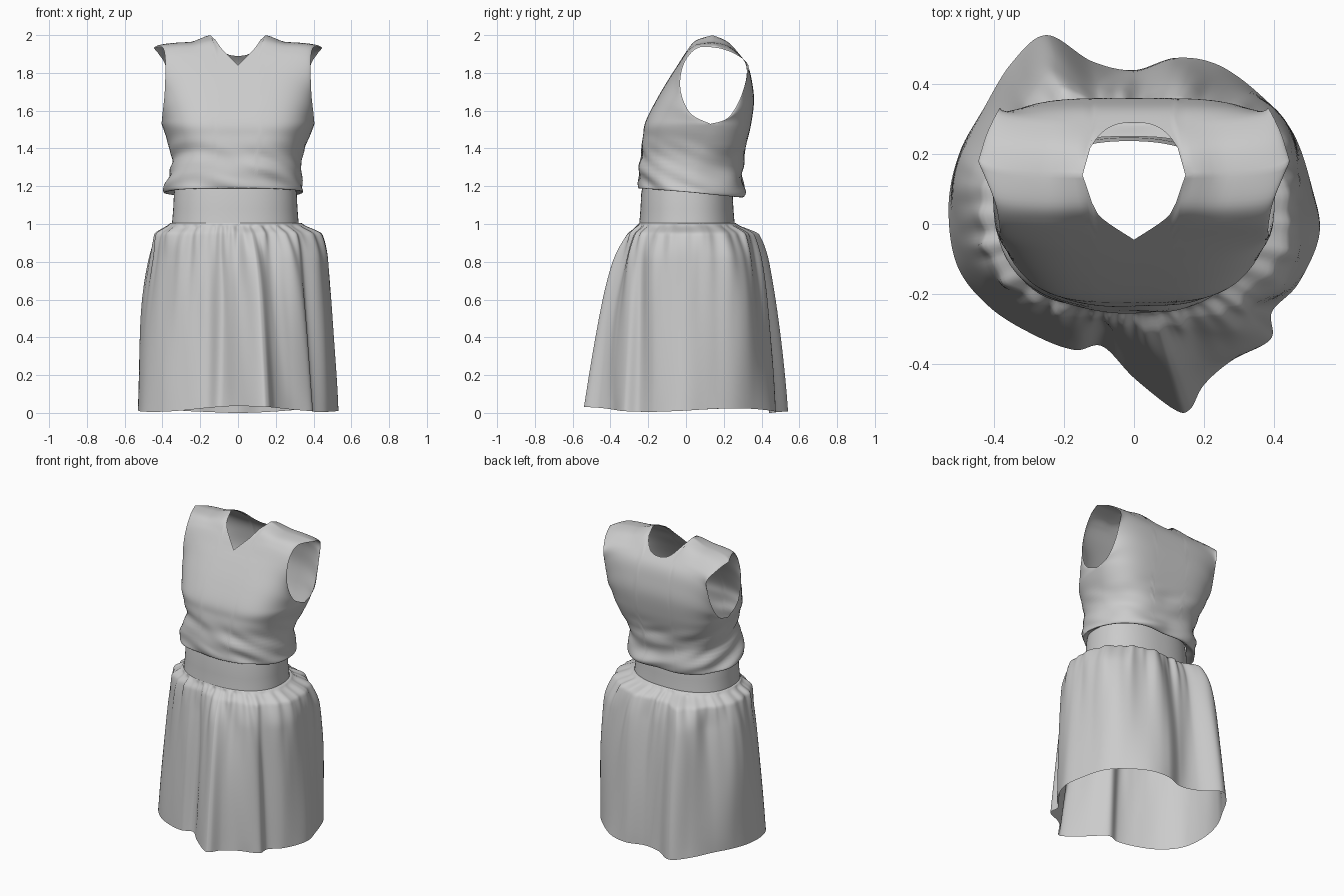
import bpy, bmesh, math
from mathutils import Vector, noise

if "Cube" in bpy.data.objects:
    bpy.data.objects.remove(bpy.data.objects["Cube"])


def catmull(pts, t, closed=False):
    """Smooth point on a list of keys at parameter t."""
    n = len(pts)
    i = int(math.floor(t))
    if not closed:
        i = min(i, n - 2)
    f = t - i
    idx = lambda k: Vector(pts[k % n] if closed else pts[max(0, min(n - 1, k))])
    a, b, c, d = (idx(i + k) for k in (-1, 0, 1, 2))
    return 0.5 * (2 * b + (c - a) * f + (2 * a - 5 * b + 4 * c - d) * f * f
                  + (3 * b - a - 3 * c + d) * f ** 3)


def smooth(v):
    v = max(0.0, min(1.0, v))
    return v * v * (3 - 2 * v)


def build(name, sheets, wrap=False):
    """Turn grids of points (rows of equal length) into one welded object."""
    bm = bmesh.new()
    for rows in sheets:
        g = [[bm.verts.new(p) for p in r] for r in rows]
        n = len(g[0])
        for j in range(len(g) - 1):
            for i in range(n if wrap else n - 1):
                k = (i + 1) % n
                bm.faces.new((g[j][i], g[j][k], g[j + 1][k], g[j + 1][i]))
    bmesh.ops.remove_doubles(bm, verts=bm.verts, dist=0.0003)
    bmesh.ops.recalc_face_normals(bm, faces=bm.faces)
    me = bpy.data.meshes.new(name)
    bm.to_mesh(me)
    bm.free()
    ob = bpy.data.objects.new(name, me)
    bpy.context.collection.objects.link(ob)
    for p in me.polygons:
        p.use_smooth = True
    return ob


def waist(a, grow=0.0):
    """Waist cross-section at polar angle a."""
    c, s = math.cos(a), math.sin(a)
    r = (abs(c / (0.325 + grow)) ** 2.3 + abs(s / (0.242 + grow)) ** 2.3) ** (-1 / 2.3)
    return Vector((r * c - 0.014, r * s + 0.005))


# Bodice: centre lines (y, z) and side / armhole edges (x, y, z), hem to shoulder
front_mid = [(-.235, 1.21), (-.245, 1.19), (-.25, 1.25), (-.24, 1.36), (-.228, 1.46), (-.215, 1.54),
             (-.155, 1.66), (-.09, 1.77), (-.045, 1.84), (0, 1.91), (.05, 1.97), (.14, 2.0)]
back_mid = [(.25, 1.18), (.30, 1.14), (.315, 1.19), (.295, 1.30), (.32, 1.42), (.345, 1.53),
            (.36, 1.65), (.35, 1.75), (.33, 1.83), (.29, 1.89), (.22, 1.965), (.14, 2.0)]
side = [(.315, .03, 1.19), (.37, .05, 1.165), (.365, .05, 1.21), (.345, .06, 1.33),
        (.37, .10, 1.43), (.405, .13, 1.53)]
tip = (.445, .18, 1.93)
front_edge = [side[-1], (.40, .03, 1.58), (.39, -.02, 1.67), (.385, -.03, 1.77),
              (.385, 0, 1.87), (.40, .07, 1.935), tip]
back_edge = [side[-1], (.40, .22, 1.56), (.39, .28, 1.65), (.385, .315, 1.75),
             (.385, .33, 1.84), (.42, .26, 1.90), tip]
NECK = 0.33


def bodice_point(mid, edge, u, t):
    c = catmull(mid, t)
    e = catmull(side, t) if t <= 5.0001 else catmull(edge, t - 5)
    full = smooth((t - 2) / 3)
    w = 1 - max(0.0, 1 - abs(u) ** (3 + full)) ** (0.55 - 0.07 * full)
    x = u * e.x
    y = c.x + (e.y - c.x) * w
    z = c.y + (e.z - c.y) * w
    z -= 0.035 * smooth((abs(x) - .14) / .12) * max(0, (t - 9) / 2) * (1 - w)
    # Slack folds where the bodice blouses over the waistband
    slack = smooth((1.5 - z) / 0.2) * smooth(t)
    k = 1 + 0.08 * slack * noise.noise((x * 4, y * 4, z * 13 + y * 5 + x * 3))
    return (x * k - 0.014 * smooth((1.5 - z) / .3), y * k, z)


half = [NECK * i / 10 for i in range(10)]
half += [NECK + (1 - NECK) * math.sin(i / 18 * math.pi / 2) for i in range(19)]
cols = [-u for u in half[:0:-1]] + half
sheets = []
for mid, edge, is_front in ((front_mid, front_edge, True), (back_mid, back_edge, False)):
    rows = []
    for j in range(67):
        row = []
        for u in cols:
            q = min(1.0, abs(u) / NECK)
            # V neck in front, round neck behind
            top = 8 + 1.8 * q + 1.2 * q ** 8 if is_front else 11 - 2 * math.sqrt(1 - q ** 2.5)
            row.append(bodice_point(mid, edge, u, top * j / 66))
        rows.append(row)
    sheets.append(rows)
build("bodice", sheets)

# Waistband
rows = []
for z, grow in ((1.22, -.01), (1.16, 0), (1.08, .004), (1.03, .008), (0.99, .012)):
    rows.append([(*waist(i * math.tau / 96, grow), z) for i in range(96)])
build("waistband", [rows], wrap=True)

# Skirt: gathered at the waist, falling to an irregular hem outline
hem = [(.53, -.03), (.51, .1), (.455, .26), (.36, .37), (.24, .455), (.12, .475), (0, .44),
       (-.12, .465), (-.25, .54), (-.35, .46), (-.43, .33), (-.50, .2), (-.53, .05), (-.505, -.12),
       (-.41, -.24), (-.28, -.32), (-.17, -.36), (-.09, -.35), (0, -.44), (.115, -.53),
       (.16, -.53), (.20, -.46), (.28, -.39), (.39, -.33), (.395, -.25), (.47, -.17)]
rows = []
for j in range(49):
    d = (j / 48) ** 2
    row = []
    for i in range(len(hem) * 14):
        h = catmull(hem, i / 14, True)
        a = math.atan2(h.y, h.x)
        c, s = math.cos(a), math.sin(a)
        p = 0.24 + 0.31 * max(0, -s) ** 2 + 0.06 * max(0, s) ** 2 - 0.06 * max(0, c) ** 2
        w = waist(a, 0.012)
        ease = 0.25 + 0.75 * smooth(d / .06)
        pos = w + (h - w) * d ** p * ease
        # Tight gathers under the band, opening into broad slanting folds
        b = a - 0.3 * d * max(0, -s)
        tight = 0.035 * smooth(d / .03) * math.exp(-d * 5) * noise.noise((c * 8, s * 8, d * 2))
        broad = 0.05 * smooth(d / .2) * (1 - d) ** .7 * noise.noise(
            (math.cos(b) * 3.2 + 5, math.sin(b) * 3.2, d * .9))
        # lift the right side where the cloth stands fuller
        broad += 0.02 * max(0, c) ** 3 * smooth(d / .2) * (1 - d)
        pos += Vector((c, s)) * (tight + broad)
        low = 0.012 + 0.012 * max(0, -s) + 0.012 * math.sin(3 * a)
        row.append((pos.x, pos.y, 1.005 - d * (1.005 - max(0, low))))
    rows.append(row)
build("skirt", [rows], wrap=True)
